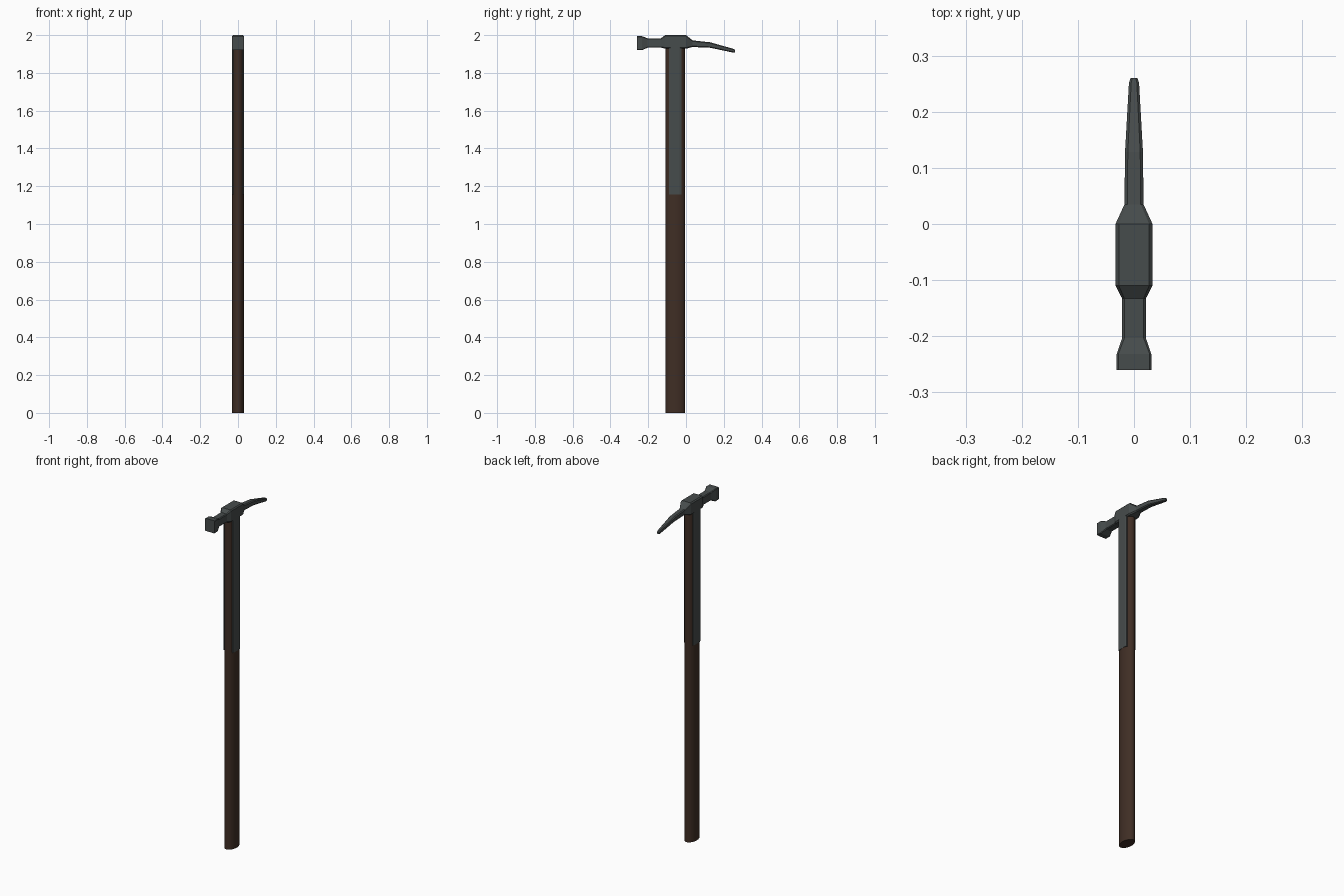
import bpy, bmesh, math

if "Cube" in bpy.data.objects:
    bpy.data.objects.remove(bpy.data.objects["Cube"])


def material(name, rgb):
    m = bpy.data.materials.new(name)
    m.diffuse_color = (*rgb, 1)
    m.use_nodes = True
    m.node_tree.nodes["Principled BSDF"].inputs["Base Color"].default_value = m.diffuse_color
    return m


STEEL = material("dark steel", (0.062, 0.072, 0.072))
WOOD = material("dark brown wood", (0.050, 0.027, 0.018))


def loft(name, rings, mat):
    """Skin a list of equal-sized point rings and cap both ends."""
    bm = bmesh.new()
    rows = [[bm.verts.new(p) for p in ring] for ring in rings]
    n = len(rows[0])
    for a, b in zip(rows, rows[1:]):
        for i in range(n):
            j = (i + 1) % n
            bm.faces.new((a[i], a[j], b[j], b[i]))
    bm.faces.new(rows[0])
    bm.faces.new(rows[-1])
    bmesh.ops.recalc_face_normals(bm, faces=bm.faces)
    me = bpy.data.meshes.new(name)
    bm.to_mesh(me)
    bm.free()
    me.materials.append(mat)
    ob = bpy.data.objects.new(name, me)
    bpy.context.collection.objects.link(ob)
    return ob


def octagon(y, w, z0, z1, c):
    """Chamfered rectangle across the head at depth y."""
    return [(-w + c, y, z0), (w - c, y, z0), (w, y, z0 + c), (w, y, z1 - c),
            (w - c, y, z1), (-w + c, y, z1), (-w, y, z1 - c), (-w, y, z0 + c)]


# head: hammer face, neck, socket block and drooping beak (y, half width, bottom, top, chamfer)
sections = [
    (-0.260, 0.031, 1.920, 1.994, 0.003), (-0.232, 0.031, 1.920, 1.994, 0.003),
    (-0.203, 0.021, 1.934, 1.983, 0.004), (-0.133, 0.021, 1.934, 1.983, 0.004),
    (-0.110, 0.033, 1.928, 2.000, 0.006), (0.000, 0.033, 1.928, 2.000, 0.006),
    (0.035, 0.017, 1.937, 1.972, 0.005), (0.128, 0.016, 1.933, 1.962, 0.005),
    (0.252, 0.009, 1.907, 1.927, 0.004), (0.260, 0.006, 1.909, 1.922, 0.003),
]
loft("hammer_and_beak_head", [octagon(*s) for s in sections], STEEL)

# handle: oval shaft
N, CY = 24, -0.056
oval = [(0.032 * math.cos(t), CY + 0.052 * math.sin(t))
        for t in (2 * math.pi * i / N for i in range(N))]
handle = loft("handle", [[(x, y, z) for x, y in oval] for z in (0, 1.94)], WOOD)
for p in handle.data.polygons:
    p.use_smooth = len(p.vertices) == 4

# steel straps down both sides of the handle
for side, label in ((1, "right"), (-1, "left")):
    outline = [(0.020, -0.090), (0.030, -0.090), (0.033, -0.080),
               (0.033, -0.034), (0.030, -0.024), (0.020, -0.024)]
    loft(label + "_strap", [[(side * x, y, z) for x, y in outline]
                            for z in (1.155, 1.94)], STEEL)
